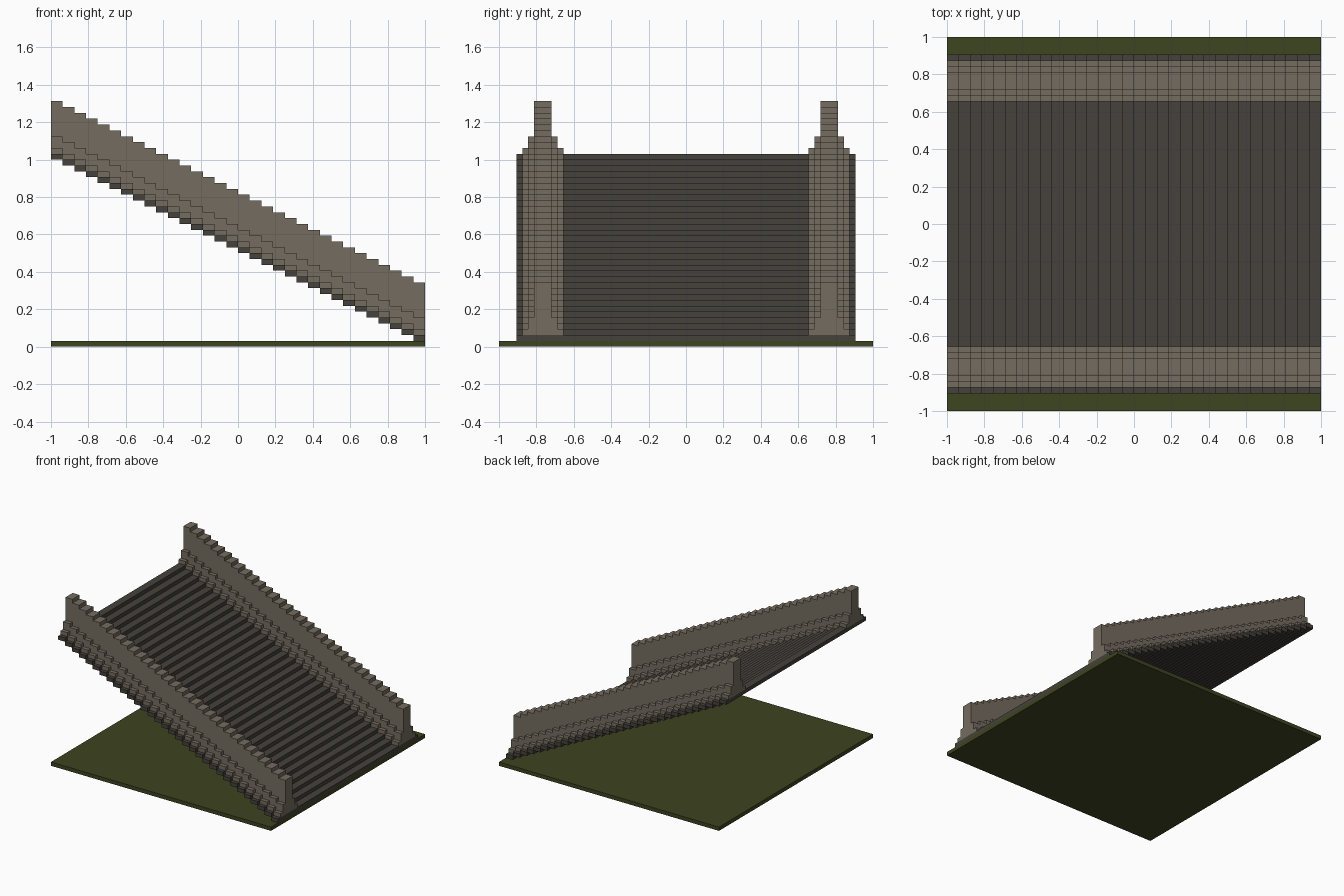
import bpy
import bmesh

cube = bpy.data.objects.get("Cube")
if cube:
    bpy.data.objects.remove(cube, do_unlink=True)

U = 1 / 32        # block size
STEPS = 32        # steps along the ramp, each 2 blocks long and 1 block high


def make_material(name, rgb):
    mat = bpy.data.materials.new(name)
    mat.use_nodes = True
    mat.diffuse_color = (*rgb, 1)
    mat.node_tree.nodes["Principled BSDF"].inputs["Base Color"].default_value = (*rgb, 1)
    return mat


def extrude_profile(name, profile, x0, x1, mat):
    """Extrude a (y, z) profile, given in blocks, along x."""
    bm = bmesh.new()
    face = bm.faces.new([bm.verts.new((x0 * U, y * U, z * U)) for y, z in profile])
    out = bmesh.ops.extrude_face_region(bm, geom=[face])
    verts = [g for g in out["geom"] if isinstance(g, bmesh.types.BMVert)]
    bmesh.ops.translate(bm, verts=verts, vec=((x1 - x0) * U, 0, 0))
    bmesh.ops.recalc_face_normals(bm, faces=bm.faces)
    mesh = bpy.data.meshes.new(name)
    bm.to_mesh(mesh)
    bm.free()
    mesh.materials.append(mat)
    obj = bpy.data.objects.new(name, mesh)
    bpy.context.collection.objects.link(obj)
    return obj


def climb(obj):
    """Repeat one step up the slope towards -x."""
    arr = obj.modifiers.new("climb", 'ARRAY')
    arr.count = STEPS
    arr.use_relative_offset = False
    arr.use_constant_offset = True
    arr.constant_offset_displace = (-2 * U, 0, U)


def rect(y, z0, z1):
    return [(-y, z0), (y, z0), (y, z1), (-y, z1)]


grass = make_material("dark grass green", (0.048, 0.058, 0.0144))
asphalt = make_material("dark asphalt", (0.061, 0.053, 0.043))
concrete = make_material("warm grey concrete", (0.178, 0.150, 0.115))

# Ground slab
extrude_profile("ground_slab", rect(32, 0, 1), -32, 32, grass)

# Sloping road deck, one block thick
climb(extrude_profile("road_deck", rect(29, 1, 2), 30, 32, asphalt))

# Side barriers: wide foot, narrower shoulder, thin wall; mirrored across the road
half = [(3.5, 2), (3.5, 3), (2.5, 3), (2.5, 5), (1.5, 5), (1.5, 11)]
centre = 24.5
section = [(centre + w, z) for w, z in half] + [(centre - w, z) for w, z in reversed(half)]
barrier = extrude_profile("side_barriers", section, 30, 32, concrete)
climb(barrier)
mirror = barrier.modifiers.new("both_sides", 'MIRROR')
mirror.use_axis = (False, True, False)
mirror.use_mirror_merge = False
